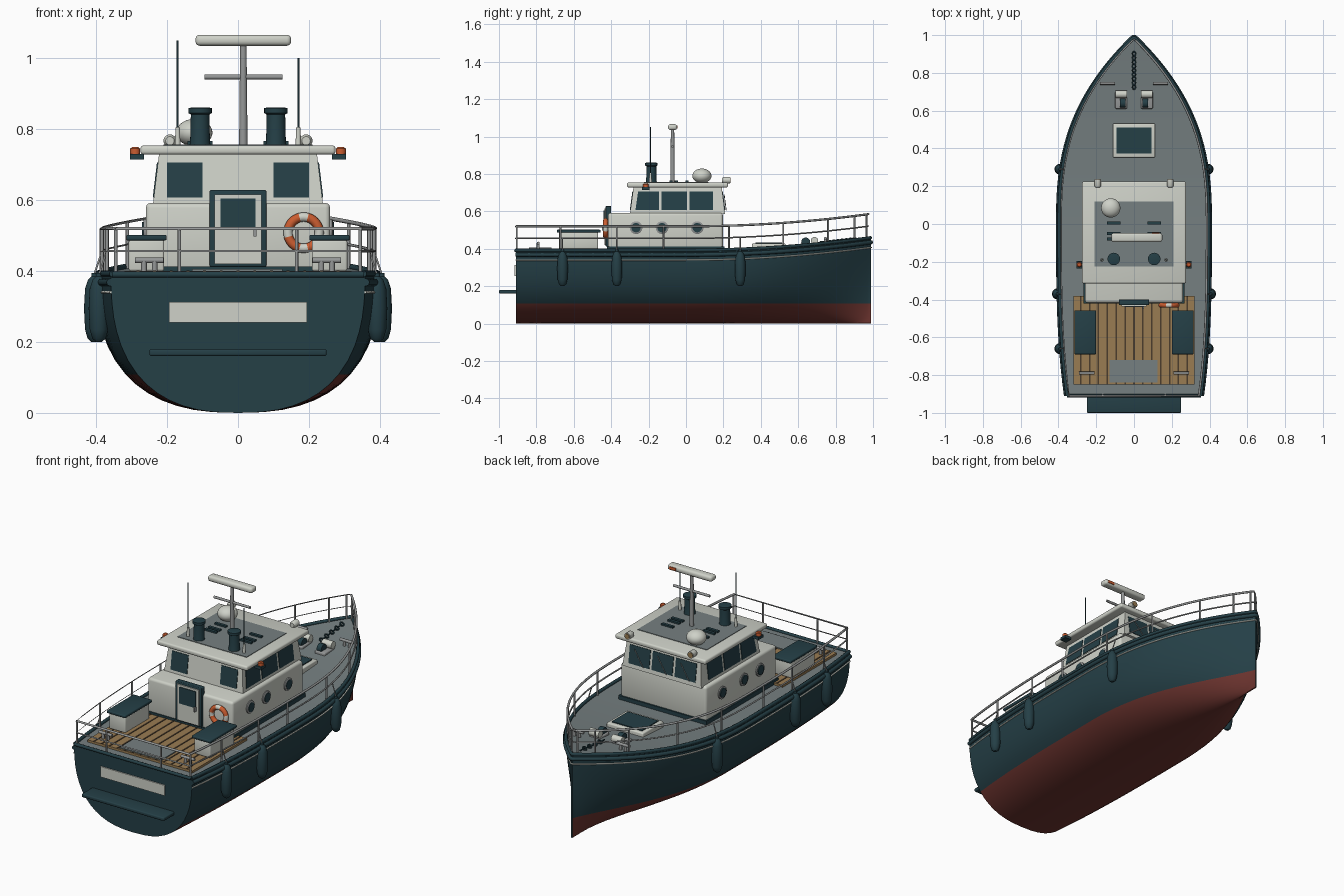
import bpy, bmesh, math
from mathutils import Vector

cube = bpy.data.objects.get("Cube")
if cube:
    bpy.data.objects.remove(cube)


def material(name, *rgb):
    m = bpy.data.materials.new(name)
    m.use_nodes = True
    m.diffuse_color = (*rgb, 1)
    m.node_tree.nodes["Principled BSDF"].inputs["Base Color"].default_value = (*rgb, 1)
    return m


TEAL = material("dark teal", .018, .05, .062)
RED = material("bottom red", .15, .034, .028)
WHITE = material("warm white", .62, .64, .58)
GREY = material("deck grey", .18, .215, .22)
METAL = material("rail metal", .3, .31, .31)
WOOD = material("teak", .32, .2, .085)
ORANGE = material("safety orange", .6, .11, .03)
SEAM = material("seam brown", .07, .045, .025)


def finish(name, bm, *mats):
    bmesh.ops.recalc_face_normals(bm, faces=bm.faces)
    me = bpy.data.meshes.new(name)
    bm.to_mesh(me)
    bm.free()
    for m in mats:
        me.materials.append(m)
    ob = bpy.data.objects.new(name, me)
    bpy.context.collection.objects.link(ob)
    return ob


def frustum(name, low, high, z0, z1, mat, bevel=0):
    """Box whose low and high ends are rectangles (x0, x1, y0, y1)."""
    bm = bmesh.new()
    rings = [[bm.verts.new((x, y, z)) for x, y in ((a, c), (b, c), (b, d), (a, d))]
             for (a, b, c, d), z in ((low, z0), (high, z1))]
    for r in rings:
        bm.faces.new(r)
    for i in range(4):
        j = (i + 1) % 4
        bm.faces.new((rings[0][i], rings[0][j], rings[1][j], rings[1][i]))
    if bevel:
        bmesh.ops.bevel(bm, geom=bm.edges[:], offset=bevel, segments=3, affect='EDGES', profile=.5)
    return finish(name, bm, mat)


def box(name, x0, x1, y0, y1, z0, z1, mat, bevel=0):
    return frustum(name, (x0, x1, y0, y1), (x0, x1, y0, y1), z0, z1, mat, bevel)


def plate(name, corners, mat, t=.006):
    """Thin plate standing off a wall, corners ordered any way round."""
    bm = bmesh.new()
    f = bm.faces.new([bm.verts.new(c) for c in corners])
    f.normal_update()
    n = f.normal.copy()
    out = bmesh.ops.extrude_face_region(bm, geom=[f])
    for v in bm.verts:
        v.co -= n * t / 2
    for v in (g for g in out["geom"] if isinstance(g, bmesh.types.BMVert)):
        v.co += n * t
    return finish(name, bm, mat)


def lathe(name, profile, at, mat, axis='Z', steps=24):
    """Turned part from (radius, height) pairs."""
    bm = bmesh.new()
    rings = [[bm.verts.new((r * math.cos(math.tau * i / steps), r * math.sin(math.tau * i / steps), h))
              for i in range(steps)] for r, h in profile]
    for a, b in zip(rings, rings[1:]):
        for i in range(steps):
            j = (i + 1) % steps
            bm.faces.new((a[i], a[j], b[j], b[i]))
    bm.faces.new(rings[0])
    bm.faces.new(rings[-1])
    ob = finish(name, bm, mat)
    ob.location = at
    ob.rotation_euler = {'X': (0, math.pi / 2, 0), 'Y': (-math.pi / 2, 0, 0), 'Z': (0, 0, 0)}[axis]
    return ob


def tubes(name, paths, r, mat, res=2):
    cu = bpy.data.curves.new(name, 'CURVE')
    cu.dimensions = '3D'
    cu.bevel_depth, cu.bevel_resolution, cu.use_fill_caps = r, res, True
    for path in paths:
        s = cu.splines.new('POLY')
        s.points.add(len(path) - 1)
        for p, co in zip(s.points, path):
            p.co = (*co, 1)
    cu.materials.append(mat)
    ob = bpy.data.objects.new(name, cu)
    bpy.context.collection.objects.link(ob)


# Hull lines
STERN, BOW = -.91, .99


def beam(y):
    return .004 + (.396 * (1 - (y / BOW) ** 2.6) if y > 0 else .396 - .042 * (y / STERN) ** 3)


def sheer(y):
    return .388 + .067 * max(0, y / BOW) ** 2


def side(y, z):
    p = 2.5 - 1.2 * max(0, (y - .1) / (BOW - .1)) ** 1.5
    return max(.004, beam(y) * (1 - max(0, 1 - z / sheer(y)) ** p) ** (1 / p))


STATIONS = [STERN + (BOW - STERN) * (1 - (1 - i / 40) ** 1.5) for i in range(41)]
WATERLINE = .108

# Hull with bottom paint, topsides and deck
bm = bmesh.new()
rings = []
for y in STATIONS:
    zs = [WATERLINE * (k / 7) ** 2 for k in range(1, 8)]
    zs += [WATERLINE + (sheer(y) - WATERLINE) * k / 7 for k in range(1, 8)]
    half = [(side(y, z), z) for z in zs]
    pts = [(-x, z) for x, z in reversed(half)] + [(0, 0)] + half
    rings.append([bm.verts.new((x, y, z)) for x, z in pts])
for a, b in zip(rings, rings[1:]):
    for i in range(len(a) - 1):
        f = bm.faces.new((a[i], a[i + 1], b[i + 1], b[i]))
        f.material_index = 1 if f.calc_center_median().z < WATERLINE else 0
    bm.faces.new((a[-1], a[0], b[0], b[-1])).material_index = 2
for end in (rings[0], rings[-1]):
    bm.faces.new(end)
finish("hull", bm, TEAL, RED, GREY)


def edge_line(inset, dz, rise=0):
    """Line round the hull from the port quarter over the bow to the other quarter."""
    right = [(max(0, side(y, sheer(y) + min(0, dz)) - inset), min(y, BOW - inset),
              sheer(y) + dz) for y in STATIONS]
    return right + [(-x, y, z) for x, y, z in reversed(right)]


tubes("toe_rail", [edge_line(.004, .004), [(-.355, STERN, .39), (.355, STERN, .39)]], .009, TEAL)
tubes("rub_rail", [edge_line(-.002, -.02)], .011, TEAL)
tubes("sheer_stripe", [edge_line(-.001, -.048)], .004, WHITE)

# Guard rail
posts = []
for y in (STERN + .005, -.67, -.37, -.12, .23, .52, .76, .9, .965):
    for s in (-1, 1):
        x = s * max(0, beam(y) - .014)
        posts.append([(x, y, sheer(y)), (x, y, sheer(y) + .132)])
for x in (-.165, .165):
    posts.append([(x, STERN + .005, .385), (x, STERN + .005, .52)])
tubes("rail_posts", posts, .005, METAL)
for name, h, r in (("top_rail", .132, .006), ("middle_rail", .068, .004)):
    line = edge_line(.014, h)
    tubes(name, [line + line[:1]], r, METAL)

# Stern: name board, swim platform
box("stern_board", -.195, .195, STERN - .006, STERN + .01, .255, .312, WHITE)
box("swim_platform", -.25, .25, -1, STERN + .02, .16, .18, TEAL, .006)

# Cockpit floor, seams and hatch
box("cockpit_floor", -.32, .32, -.85, -.38, .38, .4, WOOD)
for i in range(-6, 7):
    box("floor_seam", i * .047 - .004, i * .047 + .004, -.85, -.38, .395, .402, SEAM)
box("floor_hatch", -.13, .125, -.84, -.72, .39, .406, GREY)
for s in (-1, 1):
    x = s * .258
    box("locker", x - .05, x + .05, -.68, -.47, .4, .488, WHITE, .006)
    box("locker_lid", x - .057, x + .057, -.69, -.457, .486, .502, TEAL, .005)


def cleat(x, y, z):
    tubes("cleat", [[(x - .04, y, z + .03), (x + .04, y, z + .03)]]
          + [[(x + d, y, z), (x + d, y, z + .03)] for d in (-.015, .015)], .008, METAL)


for s in (-1, 1):
    cleat(s * .25, -.79, .4)
    cleat(s * .14, .745, sheer(.745))

# Deckhouse
box("house_base", -.267, .267, -.422, .205, .38, .412, TEAL)
box("lower_house", -.26, .26, -.417, .197, .39, .592, WHITE, .014)
Z0, Z1 = .585, .735
LOW, HIGH = (-.24, .24, -.3, .21), (-.222, .222, -.28, .19)
frustum("wheelhouse", LOW, HIGH, Z0, Z1, WHITE)
box("roof", -.275, .275, -.315, .225, .728, .754, WHITE, .009)
box("roof_panel", -.21, .21, -.225, .12, .75, .757, GREY)


def wall(k, z):
    return LOW[k] + (HIGH[k] - LOW[k]) * (z - Z0) / (Z1 - Z0)


W0, W1 = .607, .706
for s in (0, 1):
    for a, b, lean in ((-.27, -.145, .014), (-.13, .005, 0), (.02, .145, 0)):
        plate("side_window", [(wall(s, W0), a, W0), (wall(s, W0), b, W0),
                              (wall(s, W1), b, W1), (wall(s, W1), a + lean, W1)], TEAL)
    for y in (-.267, -.128, .06):
        sign = 2 * s - 1
        lathe("porthole_rim", [(.034, -.006), (.034, .005), (.029, .008)], (sign * .26, y, .513), METAL, 'X')
        lathe("porthole_glass", [(.025, -.01), (.025, .01)], (sign * .26, y, .513), TEAL, 'X')


def end_window(name, k, a, b):
    plate(name, [(a, wall(k, W0), W0), (b, wall(k, W0), W0), (b, wall(k, W1), W1), (a, wall(k, W1), W1)], TEAL)


for a in (-.2, .1):
    end_window("aft_window", 2, a, a + .1)
for c in (-.14, 0, .14):
    end_window("windscreen", 3, c - .063, c + .063)
    tubes("wiper", [[(c - .03, wall(3, W0) + .008, W0), (c + .03, wall(3, .69) + .008, .69)]], .002, METAL)

# Door
box("door_frame", -.08, .08, -.43, -.4, .412, .628, TEAL, .004)
box("door_panel", -.066, .066, -.436, -.42, .42, .616, WHITE)
box("door_window", -.05, .05, -.44, -.43, .515, .605, TEAL)
box("door_handle", .044, .052, -.45, -.43, .497, .522, METAL)

# Lifebuoy with four white bands
bpy.ops.mesh.primitive_torus_add(major_segments=48, minor_segments=12, major_radius=.044, minor_radius=.013,
                                 location=(.185, -.43, .508), rotation=(math.pi / 2, 0, 0))
buoy = bpy.context.object
buoy.name = "lifebuoy"
buoy.data.materials.append(ORANGE)
buoy.data.materials.append(WHITE)
for f in buoy.data.polygons:
    turn = math.degrees(math.atan2(f.center.y, f.center.x)) % 90
    f.material_index = int(min(turn, 90 - turn) < 14)

# Roof gear
for s in (-1, 1):
    x = s * .107
    lathe("funnel", [(.03, 0), (.028, .01), (.026, .088), (.033, .092), (.033, .106), (.024, .108)],
          (x, -.185, .753), TEAL)
    for y in (.005, -.05, -.08):
        box("roof_vent", x - .035, x + .035, y - .008, y + .008, .75, .766, TEAL)
    lathe("antenna_base", [(.008, 0), (.006, .052)], (s * .17, -.19, .753), WHITE)
    tubes("antenna", [[(s * .17, -.19, .8), (s * .17, -.19, 1.025 - s * .025)]], .0028, TEAL, 1)
    box("side_light_base", s * .285 - .02, s * .285 + .02, -.235, -.195, .715, .73, TEAL)
    lathe("side_light", [(.014, 0), (.014, .018), (.009, .022)], (s * .29, -.215, .727), ORANGE)
    lathe("spot_lamp", [(.012, -.022), (.018, -.012), (.018, .02)], (s * .192, .215, .767), WHITE, 'Y')
    lathe("spot_lens", [(.014, 0), (.014, .004)], (s * .192, .234, .767), WOOD, 'Y')
bpy.ops.mesh.primitive_uv_sphere_add(segments=32, ring_count=16, radius=.051, location=(-.123, .085, .79))
dome = bpy.context.object
dome.name = "radar_dome"
dome.scale.z = .76
dome.data.materials.append(WHITE)
lathe("dome_foot", [(.03, 0), (.025, .02)], (-.123, .085, .75), WHITE)
MX, MY = .015, -.072
lathe("mast", [(.012, 0), (.009, .29)], (MX, MY, .75), METAL)
tubes("mast_spreader", [[(MX - .11, MY, .947), (MX + .11, MY, .947)]], .007, METAL)
box("radar_bar", MX - .135, MX + .135, MY - .024, MY + .024, 1.035, 1.066, WHITE, .012)
box("radar_mark", MX + .08, MX + .12, MY + .02, MY + .026, 1.043, 1.058, ORANGE)

# Foredeck: hatch, vents, chain
box("hatch_frame", -.112, .112, .352, .532, .39, .428, WHITE, .006)
box("hatch_glass", -.092, .092, .372, .512, .42, .433, TEAL)
for s in (-1, 1):
    box("winch_foot", s * .068 - .032, s * .068 + .032, .61, .7, .4, .428, METAL, .006)
    lathe("winch_drum", [(.02, -.03), (.02, .03)], (s * .068, .687, .443), WHITE, 'X')
    lathe("winch_brake", [(.024, -.014), (.024, .014)], (s * .06, .64, .436), TEAL, 'X')
for i in range(9):
    y = .725 + i * .022
    bpy.ops.mesh.primitive_torus_add(major_segments=12, minor_segments=6, major_radius=.011, minor_radius=.004,
                                     location=(0, y, sheer(y) + .008), rotation=(0, .7 * (-1) ** i, 0))
    bpy.context.object.name = "chain_link"
    bpy.context.object.data.materials.append(TEAL)

# Fenders
for s in (-1, 1):
    for y in (.29, -.37, -.66):
        x = s * (beam(y) + .008)
        lathe("fender", [(.008, -.095), (.019, -.085), (.026, -.06), (.029, 0), (.026, .055), (.018, .08),
                         (.008, .09), (.008, .1)], (x, y, .295), TEAL)
        tubes("fender_line", [[(x, y, .39), (s * (beam(y) - .014), y, sheer(y) + .068)]], .003, METAL, 1)

# Shading
bpy.ops.object.select_all(action='DESELECT')
for ob in bpy.context.scene.objects:
    if ob.type == 'MESH':
        ob.select_set(True)
        bpy.context.view_layer.objects.active = ob
bpy.ops.object.shade_smooth_by_angle(angle=math.radians(35))
